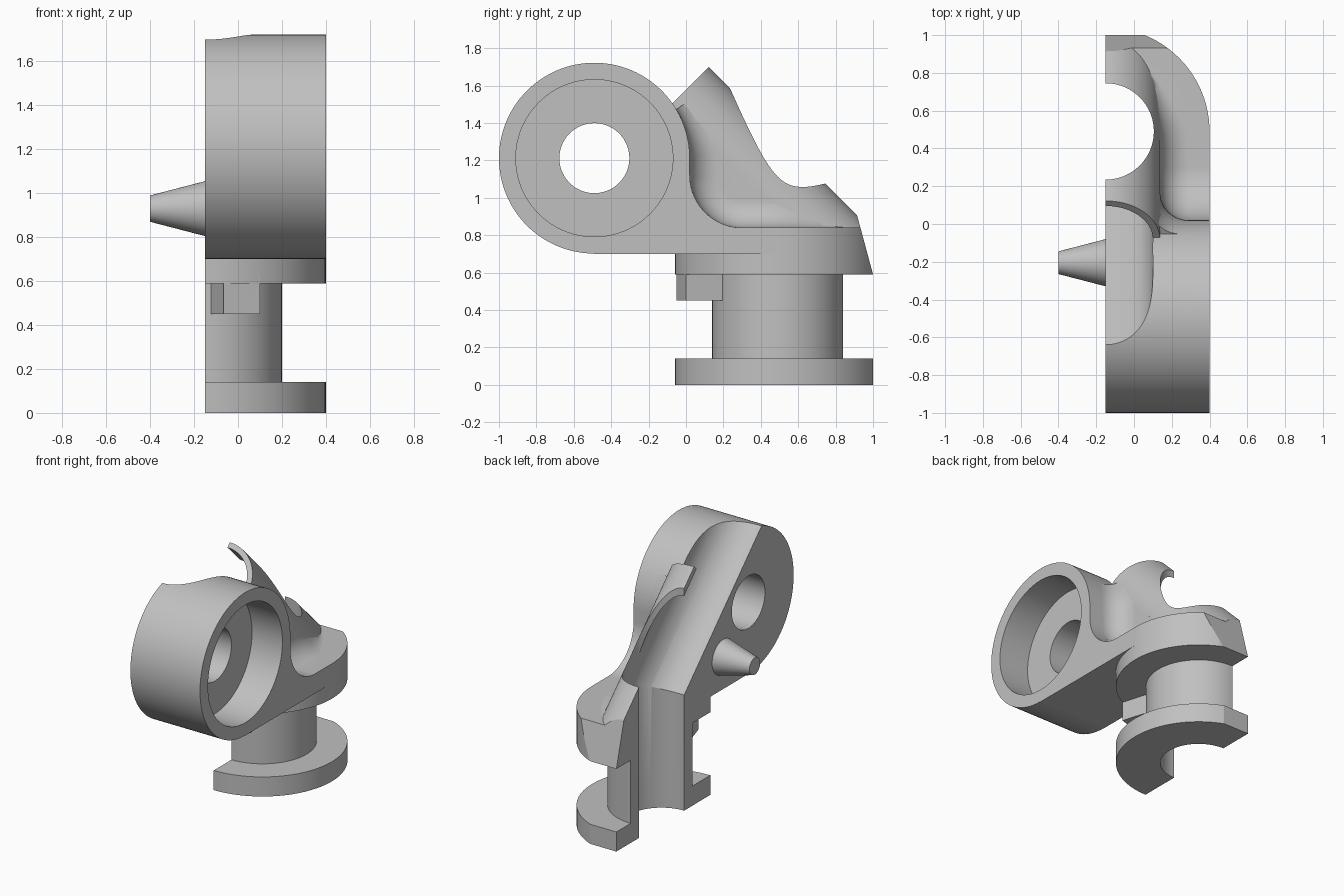
import bpy, bmesh, math
from mathutils import Matrix, Vector

if "Cube" in bpy.data.objects:
    bpy.data.objects.remove(bpy.data.objects["Cube"], do_unlink=True)

CUT = -0.15            # plane of the open half section
BORE_Y = 0.49          # vertical bore axis
WHEEL = (-0.49, 1.212)  # wheel centre in y, z
WHEEL_R = 0.51
TUBE_R = 0.288
Q = math.sqrt(0.5)

grey = bpy.data.materials.new("plain grey")
grey.use_nodes = True
grey.diffuse_color = (0.53, 0.53, 0.53, 1)
grey.node_tree.nodes["Principled BSDF"].inputs["Base Color"].default_value = (0.53, 0.53, 0.53, 1)


def finish(name, bm):
    bmesh.ops.recalc_face_normals(bm, faces=bm.faces[:])
    mesh = bpy.data.meshes.new(name)
    bm.to_mesh(mesh)
    bm.free()
    mesh.materials.append(grey)
    obj = bpy.data.objects.new(name, mesh)
    bpy.context.scene.collection.objects.link(obj)
    return obj


def cylinder(name, start, end, r, r_end=None, sides=96):
    a, b = Vector(start), Vector(end)
    turn = (b - a).to_track_quat('Z', 'Y').to_matrix().to_4x4()
    bm = bmesh.new()
    bmesh.ops.create_cone(bm, cap_ends=True, segments=sides, radius1=r,
                          radius2=r if r_end is None else r_end, depth=(b - a).length,
                          matrix=Matrix.Translation((a + b) / 2) @ turn)
    return finish(name, bm)


def loft(name, rings):
    bm = bmesh.new()
    rows = [[bm.verts.new(p) for p in ring] for ring in rings]
    n = len(rows[0])
    for a, b in zip(rows, rows[1:]):
        for i in range(n):
            bm.faces.new((a[i], a[(i + 1) % n], b[(i + 1) % n], b[i]))
    bm.faces.new(rows[0])
    bm.faces.new(rows[-1])
    return finish(name, bm)


def side_prism(name, yz, x0, x1):
    return loft(name, [[(x, y, z) for y, z in yz] for x in (x0, x1)])


def combine(obj, other, operation):
    mod = obj.modifiers.new(operation, 'BOOLEAN')
    mod.operation, mod.object, mod.solver = operation, other, 'EXACT'
    with bpy.context.temp_override(object=obj, active_object=obj, selected_objects=[obj]):
        bpy.ops.object.modifier_apply(modifier=mod.name)
    bpy.data.objects.remove(other, do_unlink=True)


def arc(cy, cz, r, a0, a1, n):
    angles = [math.radians(a0 + (a1 - a0) * i / n) for i in range(n + 1)]
    return [(cy + r * math.cos(a), cz + r * math.sin(a)) for a in angles]


def slanted(s, t, x=CUT):
    # s runs across the inclined tube, t along it
    return (x, (s - t) * Q, (s + t) * Q)


def upright(name, r, z0, z1):
    return cylinder(name, (CUT, BORE_Y, z0), (CUT, BORE_Y, z1), r)


# Wheel housing flowing into the shelf
outline = [(BORE_Y, 0.70), (WHEEL[0], 0.70)]
outline += arc(*WHEEL, WHEEL_R, 269, 0, 80)
outline += arc(0.30, 1.12, 0.28, 180, 270, 20) + [(BORE_Y, 0.84)]
body = side_prism("bracket_body", outline, CUT - 0.1, 0.4)

# Inclined tube, with its underside kept above the shelf
tube = cylinder("tube", slanted(1, -0.25), slanted(1, 1.115), TUBE_R)
combine(tube, side_prism("trim", [(-1, -1), (2, -1), (2, 0.7), (-1, 0.7)], -1, 1), 'DIFFERENCE')
support = side_prism("support", [(-0.078, 1.495), (0.7, 0.716), (-0.1, 0.75)],
                     CUT - 0.1, CUT + TUBE_R)

# Concave fillet swept between the tube and the housing
path = []
for deg in range(31, -1, -3):
    a = math.radians(deg)
    path.append((WHEEL[0] + WHEEL_R * math.cos(a), WHEEL[1] + WHEEL_R * math.sin(a),
                 math.cos(a), math.sin(a)))
for deg in range(180, 271, 6):
    a = math.radians(deg)
    path.append((0.3 + 0.28 * math.cos(a), 1.12 + 0.28 * math.sin(a), -math.cos(a), -math.sin(a)))
path += [(0.3 + 0.06 * i, 0.84, 0, 1) for i in range(1, 11)]

rings = []
for y, z, ny, nz in path:
    r = 0.15 * min(1, (0.95 - y) / 0.4)
    across = max(0, (y + z + r * (ny + nz)) * Q - 1)
    wall = CUT + math.sqrt(max(0, TUBE_R ** 2 - across ** 2))
    section = [(CUT - 0.05, -0.03), (wall + r, -0.03)]
    for i in range(11):
        a = math.pi / 2 * i / 10
        section.append((wall + r * (1 - math.sin(a)), r * (1 - math.cos(a))))
    section.append((CUT - 0.05, r))
    rings.append([(x, y + ny * h, z + nz * h) for x, h in section])
fillet = loft("fillet", rings)

# Spool: two flanges and a column, with a small turned stop block
stop_plan = [(-0.065, -0.05), (0.1, 0), (0.03, 0.23), (-0.135, 0.18)]
stop = loft("stop", [[(x, y, z) for x, y in stop_plan] for z in (0.45, 0.62)])
parts = [upright("upper_flange", 0.55, 0.59, 0.84), upright("column", 0.35, 0.1, 0.65),
         upright("lower_flange", 0.55, 0, 0.14), support, tube, fillet, stop]
for part in parts:
    combine(body, part, 'UNION')

# Bores, wheel recess, trimmed back and the open half section
wy, wz = WHEEL
back = [(1.0, -0.2), (1.0, 0.59), (0.93, 0.85), (0.9, 0.96), (1.4, 0.96), (1.4, -0.2)]
cutters = [
    upright("bore", 0.255, -0.2, 2.5),
    cylinder("channel", slanted(1, 0.307), slanted(1, 2.5), 0.25),
    cylinder("axle_hole", (-1, wy, wz), (1, wy, wz), 0.187),
    cylinder("recess", (0.16, wy, wz), (1, wy, wz), 0.42),
    side_prism("back_trim", back, -1, 1),
    side_prism("half", [(-2, -1), (2, -1), (2, 3), (-2, 3)], -2, CUT),
]
for cutter in cutters:
    combine(body, cutter, 'DIFFERENCE')

# Tapered side peg
peg = cylinder("side_peg", (CUT, -0.205, 0.93), (-0.4, -0.205, 0.93), 0.125, 0.06, 48)

for obj in (body, peg):
    bpy.ops.object.select_all(action='DESELECT')
    obj.select_set(True)
    bpy.context.view_layer.objects.active = obj
    bpy.ops.object.shade_smooth_by_angle(angle=math.radians(28))
    normals = obj.modifiers.new("even shading", 'WEIGHTED_NORMAL')
    normals.keep_sharp = True
